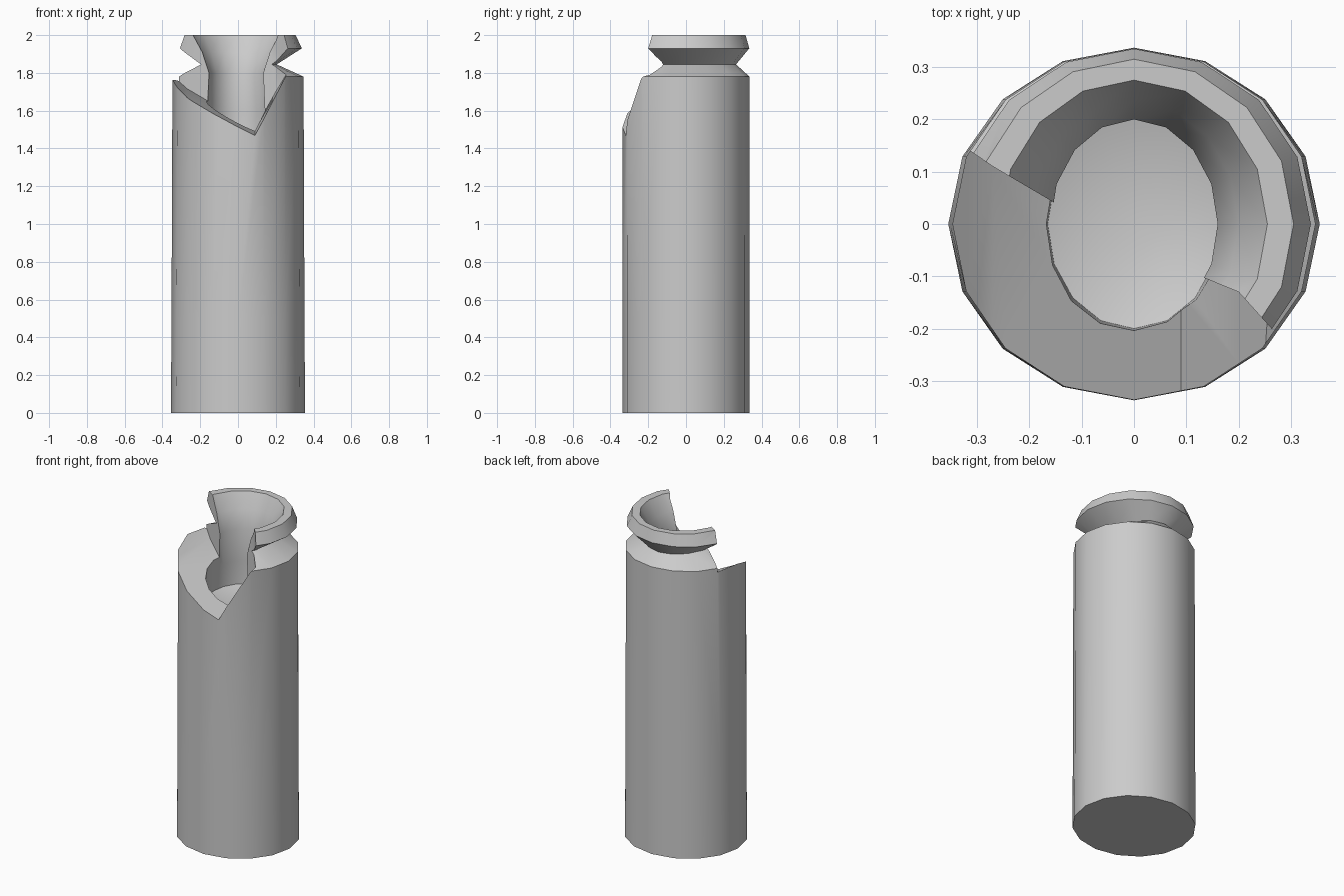
import bpy, bmesh, math

if "Cube" in bpy.data.objects:
    bpy.data.objects.remove(bpy.data.objects["Cube"])

SIDES = 16


def make_object(name, bm):
    bmesh.ops.recalc_face_normals(bm, faces=bm.faces[:])
    mesh = bpy.data.meshes.new(name)
    bm.to_mesh(mesh)
    bm.free()
    obj = bpy.data.objects.new(name, mesh)
    bpy.context.collection.objects.link(obj)
    return obj


def bridge(bm, a, b):
    n = len(a)
    for i in range(n):
        bm.faces.new((a[i], a[(i + 1) % n], b[(i + 1) % n], b[i]))


# Broken jar: oval rings (x radius, y radius, z), up the outside then down the inside
rings = [
    (0.355, 0.337, 0.0), (0.352, 0.337, 0.5), (0.347, 0.336, 1.78),
    (0.205, 0.265, 1.845), (0.338, 0.335, 1.93), (0.305, 0.315, 2.0),
    (0.255, 0.275, 2.0), (0.20, 0.235, 1.91), (0.16, 0.20, 1.80),
    (0.17, 0.207, 1.60), (0.165, 0.20, 1.46),
]
bm = bmesh.new()
loops = []
for rx, ry, z in rings:
    loops.append([bm.verts.new((rx * math.cos(i * math.tau / SIDES),
                                ry * math.sin(i * math.tau / SIDES), z))
                  for i in range(SIDES)])
for a, b in zip(loops, loops[1:]):
    bridge(bm, a, b)
bm.faces.new(loops[0])
# uneven cavity floor
low = bm.verts.new((0.03, -0.03, 1.40))
for i in range(SIDES):
    bm.faces.new((loops[-1][i], loops[-1][(i + 1) % SIDES], low))
jar = make_object("broken_jar", bm)

# Break cutter: stations (x, y of the back wall, floor height at the front)
stations = [
    (-0.50, 0.22, 1.86), (-0.35, 0.165, 1.72), (-0.27, 0.11, 1.655),
    (-0.10, 0.01, 1.57), (0.09, -0.085, 1.472), (0.20, -0.13, 1.675),
    (0.263, -0.20, 1.79), (0.34, -0.27, 1.94),
]
bm = bmesh.new()
loops = []
for x, y, z in stations:
    rise = 0.15 * (y + 0.3)
    drop = 0.15 * 0.3
    loops.append([bm.verts.new(p) for p in (
        (x, -0.6, z - drop), (x, y, z + rise), (x, y, 2.3), (x, -0.6, 2.3))])
for a, b in zip(loops, loops[1:]):
    bridge(bm, a, b)
bm.faces.new(loops[0])
bm.faces.new(loops[-1])
bmesh.ops.triangulate(bm, faces=bm.faces[:])
cutter = make_object("break_cutter", bm)
cutter.hide_render = True

cut = jar.modifiers.new("break", 'BOOLEAN')
cut.operation = 'DIFFERENCE'
cut.solver = 'EXACT'
cut.object = cutter
bpy.context.view_layer.objects.active = jar
jar.select_set(True)
bpy.ops.object.modifier_apply(modifier="break")
bpy.data.objects.remove(cutter)
bpy.ops.object.shade_smooth_by_angle(angle=math.radians(42))
